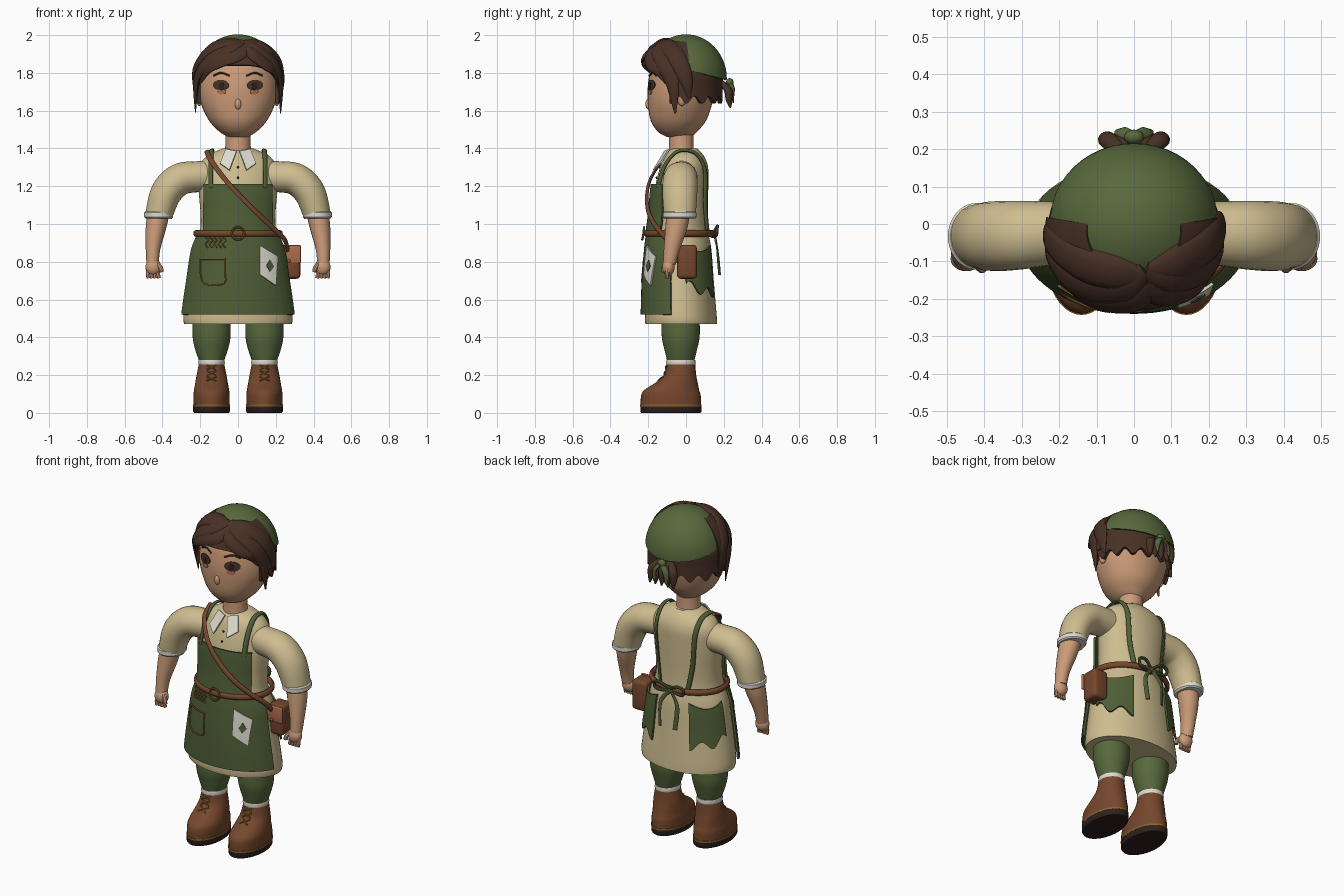
import bpy, bmesh
from math import sin, cos, pi, sqrt, radians
from mathutils import Vector, Matrix

if "Cube" in bpy.data.objects:
    bpy.data.objects.remove(bpy.data.objects["Cube"], do_unlink=True)


def material(name, r, g, b):
    m = bpy.data.materials.new(name)
    m.use_nodes = True
    m.diffuse_color = (r, g, b, 1)
    m.node_tree.nodes["Principled BSDF"].inputs["Base Color"].default_value = (r, g, b, 1)
    return m


SKIN = material("skin", .60, .33, .19)
HAIR = material("hair brown", .065, .03, .019)
GREEN = material("cap green", .095, .14, .045)
APRON = material("apron green", .078, .112, .037)
CREAM = material("cream linen", .62, .51, .28)
WHITE = material("white cloth", .72, .7, .62)
LEATHER = material("brown leather", .18, .063, .026)
SOLE = material("dark sole", .026, .015, .013)
GOLD = material("gold thread", .26, .13, .025)
COPPER = material("copper leather", .42, .15, .075)


def finish(name, bm, mat, thick=0):
    bmesh.ops.recalc_face_normals(bm, faces=bm.faces[:])
    mesh = bpy.data.meshes.new(name)
    bm.to_mesh(mesh)
    bm.free()
    mesh.materials.append(mat)
    obj = bpy.data.objects.new(name, mesh)
    bpy.context.scene.collection.objects.link(obj)
    for other in bpy.context.selected_objects:
        other.select_set(False)
    obj.select_set(True)
    bpy.context.view_layer.objects.active = obj
    if thick:
        mod = obj.modifiers.new("thickness", 'SOLIDIFY')
        mod.thickness, mod.offset = thick, 0
        bpy.ops.object.modifier_apply(modifier=mod.name)
    bpy.ops.object.shade_smooth_by_angle(angle=radians(40))
    return obj


def surface(name, rows, mat, wrap=True, cap=True, loop=False, thick=0):
    bm = bmesh.new()
    v = [[bm.verts.new(p) for p in row] for row in rows]
    m, n = len(v), len(v[0])
    for j in range(m if loop else m - 1):
        for i in range(n if wrap else n - 1):
            k, l = (j + 1) % m, (i + 1) % n
            bm.faces.new((v[j][i], v[j][l], v[k][l], v[k][i]))
    if wrap and cap and not loop:
        bm.faces.new(v[0])
        bm.faces.new(v[-1])
    return finish(name, bm, mat, thick)


def smooth(pts, steps=6, loop=False):
    out, n = [], len(pts)
    for i in range(n if loop else n - 1):
        p = [pts[(i + k) % n] if loop else pts[min(max(i + k, 0), n - 1)] for k in (-1, 0, 1, 2)]
        for s in range(steps):
            t = s / steps
            out.append(tuple(.5 * (2*b + (c-a)*t + (2*a-5*b+4*c-d)*t*t + (3*b-a-3*c+d)*t**3)
                             for a, b, c, d in zip(*p)))
    return out if loop else out + [tuple(pts[-1])]


def sweep(name, pts, mat, sides=12, loop=False, center=(0, 0, 1)):
    # elliptical tube; each point is x, y, z, width, thickness
    pts, rows = smooth(pts, 6, loop), []
    n = len(pts)
    for i, p in enumerate(pts):
        a = pts[(i - 1) % n if loop else max(i - 1, 0)]
        b = pts[(i + 1) % n if loop else min(i + 1, n - 1)]
        t = (Vector(b[:3]) - Vector(a[:3])).normalized()
        r = Vector(p[:3]) - Vector(center)
        r -= t * r.dot(t)
        if r.length < .01:
            r = t.orthogonal()
        r.normalize()
        u = t.cross(r)
        rows.append([Vector(p[:3]) + u * max(p[3], .002) * cos(2*pi*k/sides)
                     + r * max(p[4], .002) * sin(2*pi*k/sides) for k in range(sides)])
    return surface(name, rows, mat, loop=loop)


def cord(name, pts, r, mat, loop=False):
    return sweep(name, [(*p, r, r) for p in pts], mat, 8, loop)


def around(form, a, z, off=0, cx=0):
    # point on a lofted form at angle a and height z
    lo, hi = next(((p, q) for p, q in zip(form, form[1:]) if q[0] >= z), form[-2:])
    t = min(max((z - lo[0]) / max(hi[0] - lo[0], .0001), 0), 1)
    cy, rx, ry = (p + (q - p) * t for p, q in zip(lo[1:], hi[1:]))
    return (cx + (rx + off) * cos(a), cy + (ry + off) * sin(a), z)


def face(form, x, z, off=0, cx=0, side=-1):
    # point on the front or back of a lofted form at x, z
    rx, cy = around(form, 0, z, off, cx)[:2]
    ry = around(form, pi / 2, z, off)[1] - cy
    return (x, cy + side * ry * sqrt(max(0, 1 - ((x - cx) / (rx - cx)) ** 2)), z)


def loft(name, form, mat, cx=0, sides=40):
    return surface(name, [[around([f, f], 2*pi*k/sides, f[0], 0, cx) for k in range(sides)]
                          for f in form], mat)


def panel(name, fn, mat, nu=12, nv=12, thick=.008):
    return surface(name, [[fn(i / nu, j / nv) for i in range(nu + 1)] for j in range(nv + 1)],
                   mat, wrap=False, thick=thick)


def quad(name, corners, mat, place=lambda *p: p, thick=.008):
    a, b, c, d = (Vector(p) for p in corners)
    return panel(name, lambda u, v: place(*((a*(1-u) + b*u)*(1-v) + (d*(1-u) + c*u)*v)),
                 mat, 8, 8, thick)


def disc(name, form, cx, cz, w, h, mat, off):
    def point(u, v):
        u, v = 2*u - 1, 2*v - 1
        return face(form, cx + w*u*sqrt(1 - v*v/2), cz + h*v*sqrt(1 - u*u/2), off)
    return panel(name, point, mat, 8, 8, .005)


def ball(name, loc, size, mat):
    bm = bmesh.new()
    bmesh.ops.create_uvsphere(bm, u_segments=24, v_segments=14, radius=1,
                              matrix=Matrix.LocRotScale(loc, None, size))
    return finish(name, bm, mat)


def box(name, loc, size, mat, bevel):
    bm = bmesh.new()
    bmesh.ops.create_cube(bm, size=1, matrix=Matrix.LocRotScale(loc, None, size))
    bmesh.ops.bevel(bm, geom=bm.edges[:], offset=bevel, segments=3, affect='EDGES', profile=.5)
    return finish(name, bm, mat)


# Forms: height, centre y, half width, half depth
BODY = smooth([(.47, -.025, .285, .19), (.52, -.028, .288, .19), (.7, -.033, .262, .18),
               (.86, -.033, .236, .168), (.95, -.035, .203, .155), (1.05, -.03, .198, .146),
               (1.2, -.022, .21, .14), (1.3, -.01, .205, .127), (1.36, -.01, .165, .105),
               (1.4, -.012, .08, .07)])
HEAD = smooth([(1.46, -.035, .05, .065), (1.49, -.045, .1, .105), (1.55, -.04, .155, .148),
               (1.65, -.03, .2, .172), (1.75, -.02, .207, .18), (1.85, -.01, .185, .165),
               (1.93, 0, .1, .1)])
LEG = smooth([(.26, -.028, .06, .068), (.33, -.028, .085, .085), (.4, -.028, .1, .1), (.5, -.028, .1, .1)])
BOOT = smooth([(.04, -.08, .095, .16), (.09, -.08, .096, .158), (.12, -.076, .093, .146),
               (.16, -.05, .086, .112), (.2, -.031, .079, .085), (.27, -.026, .065, .074)])

loft("shirt_and_skirt", BODY, CREAM, sides=56)
loft("neck", [(1.36, -.025, .075, .07), (1.42, -.025, .066, .064), (1.5, -.025, .068, .066)], SKIN)
loft("head", HEAD, SKIN)
ball("nose", (0, -.2, 1.635), (.017, .015, .028), SKIN)

# Apron skirt, bib and trims
panel("apron_skirt", lambda u, v: around(BODY, radians(-166 + 152*u), .52 + .44*v, .016), APRON, 32, 20, .012)
panel("apron_bib", lambda u, v: face(BODY, -.18 + .36*u, .94 + .27*v, .02), APRON, 20, 14, .012)
on_apron = lambda x, y, z: face(BODY, x, z, .028)
quad("apron_patch", [(.116, 0, .886), (.21, 0, .828), (.2, 0, .674), (.116, 0, .732)], WHITE, on_apron)
quad("patch_diamond", [(.15, 0, .78), (.17, 0, .81), (.19, 0, .775), (.17, 0, .748)], APRON,
     lambda x, y, z: face(BODY, x, z, .034), .005)
rim = [(-.2, .82), (-.2, .75), (-.185, .69), (-.13, .675), (-.07, .69), (-.07, .75), (-.07, .82)]
cord("pocket_stitching", [face(BODY, x, z, .026) for x, z in rim], .004, GOLD)
cord("pocket_hem", [face(BODY, x, .815, .026) for x in (-.2, -.13, -.07)], .005, GOLD)
for i in range(5):
    x = -.165 + i * .023
    cord("pocket_embroidery", [face(BODY, x + d, z, .025) for d, z in
                               ((-.008, .93), (.008, .915), (-.008, .895), (.006, .875))], .004, GOLD)

# Belt, buckle and shoulder strap
sweep("belt", [(*around(BODY, 2*pi*k/24, .95, .02), .018, .014) for k in range(24)],
      LEATHER, 10, True, (0, 0, .95))
cord("buckle", [face(BODY, .033*cos(k*pi/4), .95 + .033*sin(k*pi/4), .037) for k in range(8)], .006, GOLD, True)
strap = [(-.165, -.03, 1.385), face(BODY, -.145, 1.34, .03)] + [
    face(BODY, x, z, .04) for x, z in ((-.08, 1.25), (0, 1.16), (.1, 1.06), (.185, .98))]
sweep("bag_strap", [(*p, .014, .008) for p in strap + [(.245, -.1, .92), (.265, -.05, .86)]], LEATHER, 10)
box("bag", (.28, .005, .8), (.1, .105, .18), LEATHER, .02)
box("bag_flap", (.273, -.05, .84), (.12, .014, .095), COPPER, .005)
ball("bag_clasp", (.27, -.06, .805), (.009, .006, .009), GOLD)
for z in (1.3, 1.245):
    ball("button", face(BODY, 0, z, .003), (.006, .005, .006), SOLE)

# Bow at the back
ball("bow_knot", (0, .142, .945), (.02, .018, .02), APRON)
for s in (-1, 1):
    cord("bow_loop", [(0, .145, .945), (s*.05, .165, .985), (s*.095, .165, .98), (s*.085, .16, .94)],
         .009, APRON, True)
    sweep("bow_tail", [(0, .15, .945, .01, .005), (s*.055, .165, .87, .013, .005),
                       (s*.05, .178, .73, .013, .005)], APRON)

# Paired parts of the body and clothes
for s, side in ((-1, "right_"), (1, "left_")):
    flip = lambda pts: [(s * p[0], *p[1:]) for p in pts]
    sweep(side + "sleeve", flip([(.13, -.02, 1.25, .075, .085), (.22, -.025, 1.25, .085, .082),
                                 (.31, -.03, 1.235, .092, .085), (.38, -.033, 1.165, .093, .083),
                                 (.42, -.033, 1.045, .085, .072)]), CREAM, 24)
    loft(side + "cuff", [(z, -.033, w, w + .012) for z, w in ((1.03, .07), (1.037, .077), (1.06, .077), (1.067, .07))],
         WHITE, s * .42)
    sweep(side + "forearm", flip([(.42, -.04, 1.06, .062, .058), (.435, -.052, .98, .058, .054),
                                  (.45, -.075, .87, .043, .039), (.452, -.088, .79, .034, .033)]), SKIN, 20)
    ball(side + "hand", (s*.448, -.093, .772), (.042, .033, .045), SKIN)
    for i in range(4):
        x = .422 + i * .018
        cord(side + "finger", flip([(x, -.095, .765), (x + .001, -.1, .735), (x - .003, -.1, .713)]), .011, SKIN)
    cord(side + "thumb", flip([(.425, -.105, .79), (.408, -.118, .765), (.405, -.12, .745)]), .012, SKIN)
    quad(side + "collar", flip([(.008, -.112, 1.385), (.065, -.09, 1.395), (.095, -.135, 1.32),
                                (.045, -.172, 1.285)]), WHITE)
    sweep(side + "apron_strap", [(*p, .014, .008) for p in
          [face(BODY, s*.145, 1.19, .022), face(BODY, s*.145, 1.3, .015), (s*.142, -.06, 1.375),
           (s*.14, 0, 1.39), (s*.135, .06, 1.365)]
          + [face(BODY, s*x, z, .01, 0, 1) for x, z in ((.13, 1.28), (.115, 1.1), (.09, .95))]], APRON)

    def pocket(u, v):
        a = radians(10 + 54*u)
        low = .635 + .025*sin(11*u) + .05*(1 - u)**2
        return around(BODY, a if s > 0 else pi - a, low + (.885 - .03*sin(pi*u) - low)*v, .01)
    panel(side + "side_pocket", pocket, APRON, 20, 10, .01)

    # Face
    ball(side + "ear", (s*.205, -.022, 1.67), (.018, .026, .045), SKIN)
    disc(side + "eye", HEAD, s*.09, 1.735, .042, .028, HAIR, .003)
    disc(side + "lower_eye", HEAD, s*.085, 1.7, .022, .014, COPPER, .004)
    disc(side + "eye_center", HEAD, s*.088, 1.728, .015, .02, SOLE, .006)
    cord(side + "eyebrow", [face(HEAD, s*x, z, .003) for x, z in ((.045, 1.785), (.09, 1.8), (.13, 1.785))],
         .005, HAIR)

    # Trousers, socks and boots
    cx = s * .14
    loft(side + "trouser_leg", LEG, GREEN, cx)
    loft(side + "sock", [(.255, -.027, .068, .076), (.265, -.027, .071, .079), (.28, -.027, .068, .076)], WHITE, cx)
    loft(side + "boot", BOOT, LEATHER, cx)
    loft(side + "sole", [(0, -.08, .092, .157), (.008, -.08, .097, .162), (.035, -.08, .097, .162)], SOLE, cx)
    loft(side + "welt", [(.035, -.08, .098, .163), (.045, -.08, .098, .163)], GOLD, cx)
    for z in (.17, .2, .23):
        for d in (-1, 1):
            cord(side + "lace", [face(BOOT, cx + d*x, z + h, .004, cx) for x, h in
                                 ((-.025, 0), (0, .012), (.025, .022))], .004, GOLD)

# Cap, cut along a plane that rises to the front
bm = bmesh.new()
bmesh.ops.create_uvsphere(bm, u_segments=48, v_segments=28, radius=1,
                          matrix=Matrix.LocRotScale((0, 0, 1.77), None, (.224, .212, .23)))
bmesh.ops.bisect_plane(bm, geom=bm.verts[:] + bm.edges[:] + bm.faces[:], plane_co=(0, .2, 1.765),
                       plane_no=(0, .27, 1), clear_inner=True)
finish("cap", bm, GREEN, .008)


def scalp(az, el, off=0):
    a, e = radians(az), radians(el)
    w = cos(max(e, radians(-8)))
    return ((.225 + off)*sin(a)*w, -.02 - (.21 + off)*cos(a)*w, 1.77 + (.22 + off)*sin(e))


def front_hair(u, v):
    az = -100 + 200*u
    low = 18 - 36*min(1, abs(az) / 75)**3
    return scalp(az, low + (58 - low)*v, .006)


def back_hair(u, v):
    az = 72 + 216*u
    low = -38 + 13*abs(sin(u*pi*9))**2
    return scalp(az, low + (20 - low)*v, -.004)


panel("front_hair", front_hair, HAIR, 40, 12, .014)
panel("back_hair", back_hair, HAIR, 72, 10, .02)

# Swept locks of hair from the parting
LOCKS = [[(15, 60), (-15, 45), (-45, 25), (-70, 0), (-80, -52)],
         [(10, 56), (-25, 56), (-60, 42), (-85, 12), (-98, -28)],
         [(18, 52), (0, 36), (-25, 26), (-45, 14), (-62, -8)],
         [(15, 60), (40, 44), (62, 22), (76, -5), (80, -55)],
         [(16, 52), (26, 36), (42, 22), (56, 12), (68, -8)],
         [(20, 58), (55, 50), (82, 28), (95, 0), (100, -28)]]
for lock in LOCKS:
    sweep("hair_lock", [(*scalp(*p, .006), .05*f, .021*f) for p, f in zip(lock, (.5, 1, 1, .75, .1))],
          HAIR, 12, center=(0, -.02, 1.72))

# Gathered hair and cap knot at the back
for x in (-.075, -.04, 0, .04, .075):
    sweep("tail_lock", [(x*.3, .185, 1.75, .02, .014), (x*.9, .222, 1.71, .024, .02),
                        (x, .228, 1.66, .02, .018), (x*1.05, .235, 1.615, .004, .004)], HAIR)
ball("cap_knot", (0, .232, 1.75), (.026, .02, .022), GREEN)
for s in (-1, 1):
    sweep("cap_tie", [(0, .235, 1.75, .012, .007), (s*.035, .247, 1.71, .017, .007),
                      (s*.04, .25, 1.64, .006, .004)], GREEN)
